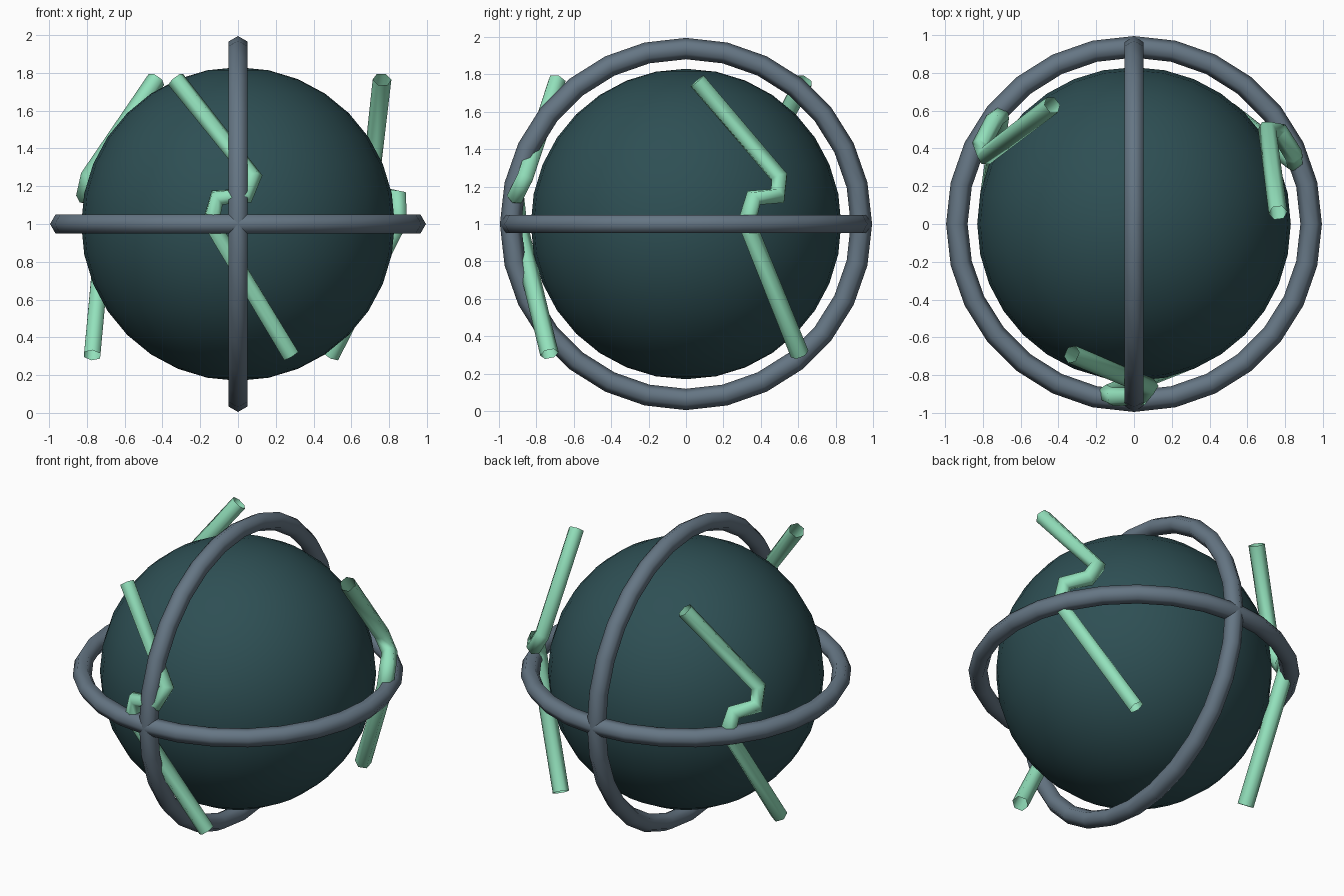
import bpy, math
from mathutils import Matrix, Vector

if "Cube" in bpy.data.objects:
    bpy.data.objects.remove(bpy.data.objects["Cube"])


def material(name, rgb):
    m = bpy.data.materials.new(name)
    m.diffuse_color = (*rgb, 1)
    m.use_nodes = True
    m.node_tree.nodes["Principled BSDF"].inputs["Base Color"].default_value = m.diffuse_color
    return m


teal = material("dark teal", (0.027, 0.078, 0.088))
slate = material("slate grey", (0.13, 0.18, 0.23))
mint = material("mint green", (0.29, 0.75, 0.50))


def finish(name, mat):
    ob = bpy.context.object
    ob.name = name
    ob.data.materials.append(mat)
    bpy.ops.object.shade_smooth()
    return ob


# Core ball
bpy.ops.mesh.primitive_uv_sphere_add(segments=32, ring_count=16, radius=0.83, location=(0, 0, 1))
finish("core_ball", teal)

# Two crossing hoops
for name, rot in (("level_hoop", (0, 0, 0)), ("upright_hoop", (0, math.pi / 2, 0))):
    bpy.ops.mesh.primitive_torus_add(major_segments=28, minor_segments=6, major_radius=0.938,
                                     minor_radius=0.057, location=(0, 0, 1), rotation=rot)
    finish(name, slate)

# Three zigzag bolts: open six-sided tubes spaced a third of a turn apart
path = [(-0.33, -0.69, 1.765), (0.08, -0.86, 1.25), (0.04, -0.91, 1.15),
        (-0.11, -0.915, 1.14), (-0.145, -0.90, 1.01), (0.28, -0.73, 0.305)]
for i in range(3):
    turn = Matrix.Rotation(i * math.tau / 3, 3, 'Z')
    cu = bpy.data.curves.new("bolt", 'CURVE')
    cu.dimensions = '3D'
    cu.bevel_depth = 0.05
    cu.bevel_resolution = 1
    sp = cu.splines.new('POLY')
    sp.points.add(len(path) - 1)
    for p, co in zip(sp.points, path):
        p.co = (*(turn @ Vector(co)), 1)
    ob = bpy.data.objects.new(f"bolt_{i + 1}", cu)
    bpy.context.collection.objects.link(ob)
    bpy.ops.object.select_all(action='DESELECT')
    ob.select_set(True)
    bpy.context.view_layer.objects.active = ob
    bpy.ops.object.convert(target='MESH')
    finish(f"bolt_{i + 1}", mint)
